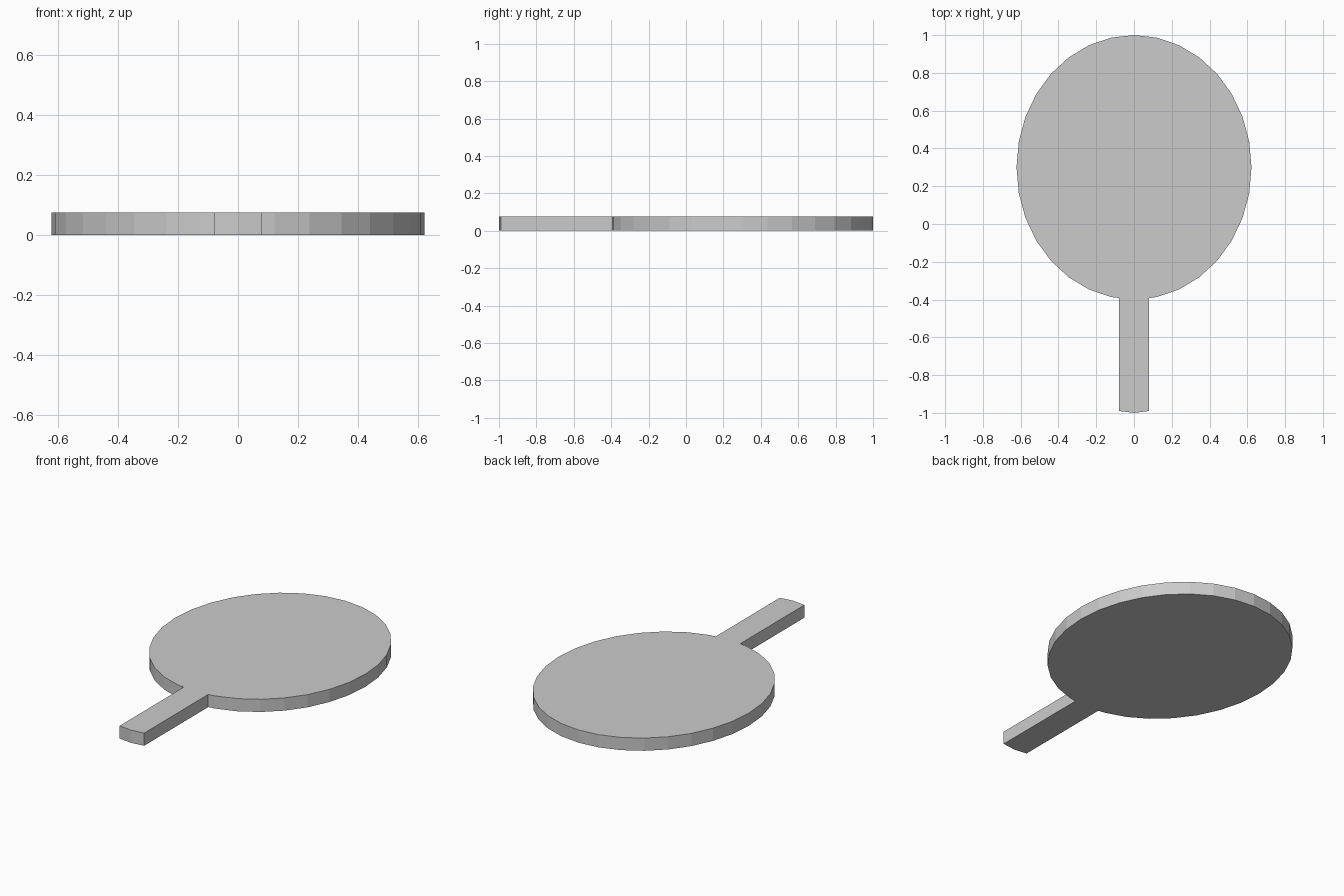
import bpy, bmesh
from math import sin, cos, tau

if "Cube" in bpy.data.objects:
    bpy.data.objects.remove(bpy.data.objects["Cube"])

HEIGHT = 0.075
RX, RY, CY = 0.622, 0.70, 0.30
SIDES = 32

# Oval blade outline, counter-clockwise from just right of the bottom,
# leaving out the bottom point where the handle joins
outline = [(RX * sin(tau * i / SIDES), CY - RY * cos(tau * i / SIDES))
           for i in range(1, SIDES)]

# Handle outline with a slightly bowed end
outline += [(-0.08, -0.392), (-0.08, -0.99), (0, -1.0), (0.08, -0.99), (0.08, -0.392)]

# Extrude the whole outline into a flat slab
bm = bmesh.new()
base = bm.faces.new([bm.verts.new((x, y, 0)) for x, y in outline])
top = bmesh.ops.extrude_face_region(bm, geom=[base], use_keep_orig=True)
bmesh.ops.translate(bm, vec=(0, 0, HEIGHT),
                    verts=[v for v in top["geom"] if isinstance(v, bmesh.types.BMVert)])
bmesh.ops.recalc_face_normals(bm, faces=bm.faces)

mesh = bpy.data.meshes.new("paddle")
bm.to_mesh(mesh)
bm.free()
bpy.context.collection.objects.link(bpy.data.objects.new("paddle", mesh))
